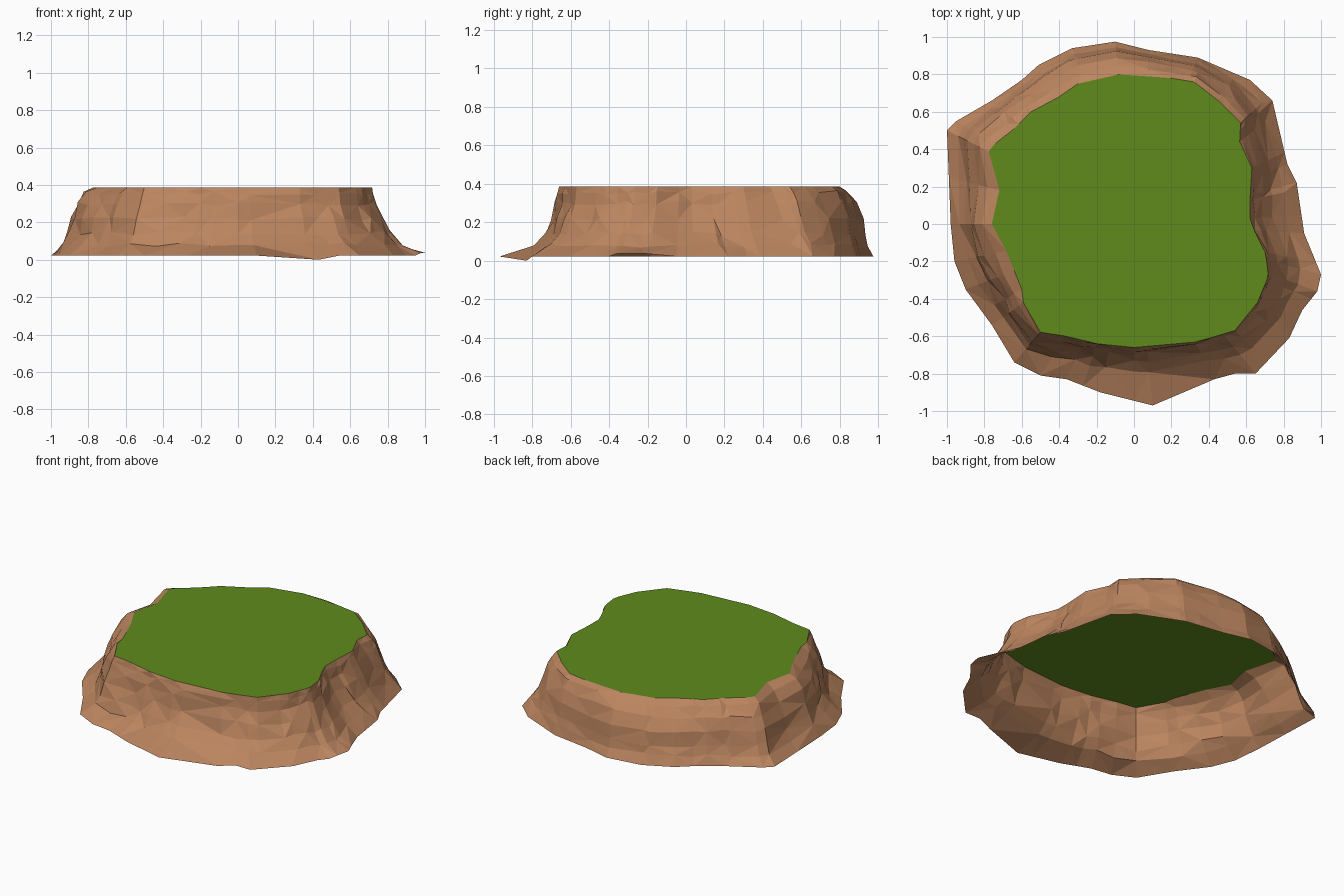
import bpy, math, random
from mathutils import Vector

if "Cube" in bpy.data.objects:
    bpy.data.objects.remove(bpy.data.objects["Cube"])

random.seed(7)
TOP = 0.385

# Outlines seen from above, counter-clockwise
FOOT = [(1, -.27), (.91, -.05), (.87, .22), (.82, .32), (.74, .66), (.62, .77), (.34, .89),
        (.08, .93), (-.1, .975), (-.33, .94), (-.51, .85), (-.6, .77), (-.76, .66), (-.95, .55),
        (-1, .5), (-.98, 0), (-.96, -.2), (-.9, -.35), (-.76, -.54), (-.64, -.74), (-.5, -.81),
        (-.36, -.83), (-.18, -.9), (.1, -.97), (.43, -.83), (.54, -.8), (.65, -.8), (.83, -.61),
        (.9, -.46), (.98, -.36)]
RIM = [(.72, -.25), (.70, -.15), (.65, -.05), (.62, .03), (.62, .13), (.63, .3), (.565, .44),
       (.57, .54), (.45, .66), (.32, .76), (.2, .78), (-.08, .8), (-.3, .75), (-.4, .68),
       (-.55, .6), (-.64, .51), (-.78, .4), (-.72, .18), (-.76, 0), (-.68, -.15), (-.6, -.35),
       (-.59, -.43), (-.5, -.58), (-.36, -.6), (-.2, -.64), (0, -.66), (.34, -.63),
       (.54, -.57), (.66, -.42), (.71, -.3)]

# Cliff profile: heights, and the outward share at each height for each side
HEIGHTS = [TOP, .355, .30, .22, .14, .08, .022]
SIDES = {0: [0, .03, .10, .25, .45, .68, 1],       # right, flared
         90: [0, .25, .50, .72, .80, .87, 1],      # back, bulging
         180: [0, .24, .42, .54, .63, .77, 1],     # left, bulging
         270: [0, .02, .05, .13, .27, .47, 1]}     # front, strongly flared
LAST = len(HEIGHTS) - 1


def radius(outline, a):
    """Distance from the centre to the outline in direction a."""
    d = Vector((math.cos(a), math.sin(a)))
    for i, p in enumerate(outline):
        p, q = Vector(p), Vector(outline[(i + 1) % len(outline)])
        den = d.cross(q - p)
        if abs(den) < 1e-9:
            continue
        u = -d.cross(p) / den
        hit = p + (q - p) * u
        if -1e-6 <= u <= 1 + 1e-6 and hit.dot(d) > 0:
            return hit.length
    return .8


def side_share(a, k):
    """Blend of the two side profiles nearest to direction a."""
    return sum(max(0, math.cos(a - math.radians(s))) ** 2 * p[k] for s, p in SIDES.items())


def material(name, rgb):
    m = bpy.data.materials.new(name)
    m.diffuse_color = (*rgb, 1)
    m.use_nodes = True
    m.node_tree.nodes["Principled BSDF"].inputs["Base Color"].default_value = m.diffuse_color
    return m


def add_object(name, verts, faces, mat):
    me = bpy.data.meshes.new(name)
    me.from_pydata(verts, [], faces)
    me.materials.append(mat)
    ob = bpy.data.objects.new(name, me)
    bpy.context.collection.objects.link(ob)
    return ob


# Columns pass through every outline corner
angles = [math.atan2(y, x) for x, y in FOOT]
for x, y in RIM:
    a = math.atan2(y, x)
    if min(abs(a - b) for b in angles) > .03:
        angles.append(a)
angles.sort()
n = len(angles)

# Cliff wall, open underneath; foot corners fade out towards the top
rings = []
for k, z in enumerate(HEIGHTS):
    ring = []
    for a in angles:
        r0, r1 = radius(RIM, a), radius(FOOT, a)
        soft = sum(radius(FOOT, a + s * .1) for s in range(-2, 3)) / 5
        r1 = soft + (r1 - soft) * k / LAST
        share, h = side_share(a, k), z
        if 0 < k < LAST:
            share = min(.97, max(.01, share + random.uniform(-.04, .04)))
            h += random.uniform(-.012, .012)
        r = r0 + (r1 - r0) * share
        x, y = r * math.cos(a), r * math.sin(a)
        if k == LAST:      # foot dips at the front, lifts at the right
            if math.hypot(x - .43, y + .83) < .05:
                h = 0
            elif x > .97:
                h = .037
        ring.append((x, y, h))
    rings.append(ring)

faces = []
for k in range(LAST):
    for i in range(n):
        j = (i + 1) % n
        a, b, c, d = k * n + i, (k + 1) * n + i, (k + 1) * n + j, k * n + j
        faces += [(a, b, c), (a, c, d)] if (i + k) % 2 else [(a, b, d), (b, c, d)]
add_object("cliff", [v for r in rings for v in r], faces,
           material("brown rock", (.50, .235, .115)))

# Flat grass top
add_object("grass_top", rings[0] + [(0, 0, TOP)],
           [(i, (i + 1) % n, n) for i in range(n)],
           material("grass green", (.115, .26, .012)))
